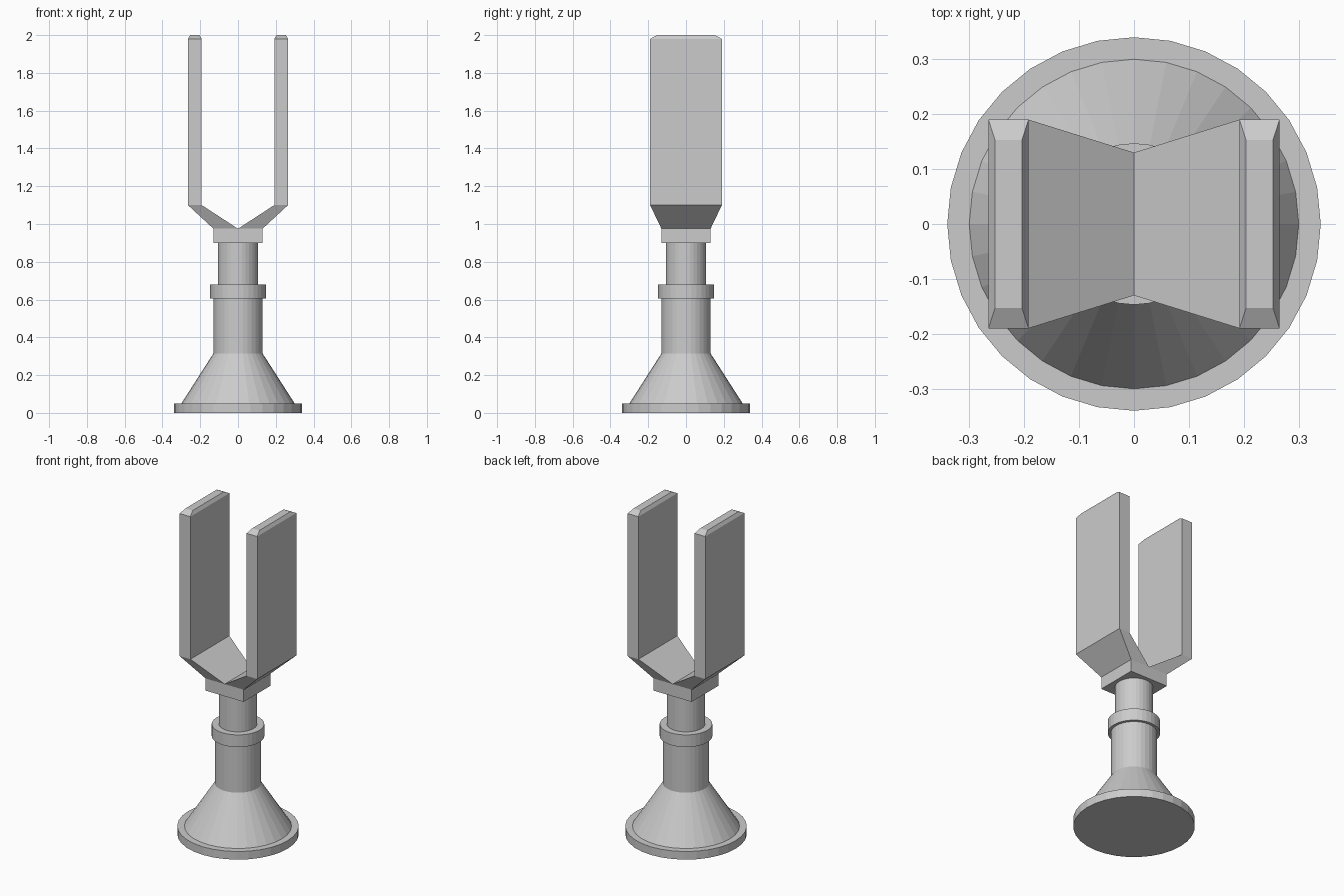
import bpy, bmesh
from math import cos, sin, pi

if "Cube" in bpy.data.objects:
    bpy.data.objects.remove(bpy.data.objects["Cube"])


def loft(name, rings):
    """Skin a stack of equal-length point rings and cap both ends."""
    bm = bmesh.new()
    loops = [[bm.verts.new(p) for p in ring] for ring in rings]
    n = len(loops[0])
    for a, b in zip(loops, loops[1:]):
        for i in range(n):
            j = (i + 1) % n
            bm.faces.new((a[i], a[j], b[j], b[i]))
    bm.faces.new(loops[0][::-1])
    bm.faces.new(loops[-1])
    bmesh.ops.recalc_face_normals(bm, faces=bm.faces[:])
    mesh = bpy.data.meshes.new(name)
    bm.to_mesh(mesh)
    bm.free()
    obj = bpy.data.objects.new(name, mesh)
    bpy.context.collection.objects.link(obj)
    return obj


def lathe(name, profile, sides=32):
    return loft(name, [[(r * cos(2 * pi * i / sides), r * sin(2 * pi * i / sides), z)
                        for i in range(sides)] for r, z in profile])


def rect(x0, x1, y, z):
    return [(x0, -y, z), (x1, -y, z), (x1, y, z), (x0, y, z)]


# Turned stand: foot flange, flared cone, sleeve, collar and inner post
lathe("stand", [(0.34, 0), (0.34, 0.05), (0.30, 0.05), (0.13, 0.315), (0.13, 0.605),
                (0.147, 0.605), (0.147, 0.68), (0.107, 0.68), (0.107, 0.90)])

# Square head block
loft("head_block", [rect(-0.13, 0.13, 0.13, 0.90), rect(-0.13, 0.13, 0.13, 0.975)])

# Fork: splayed root, flat upright plate, chamfered tip, mirrored across x
fork = loft("fork", [rect(0, 0.13, 0.13, 0.975), rect(0.192, 0.265, 0.19, 1.10),
                     rect(0.192, 0.265, 0.19, 1.98), rect(0.204, 0.253, 0.153, 2.0)])
fork.modifiers.new("mirror", 'MIRROR').use_axis[0] = True
